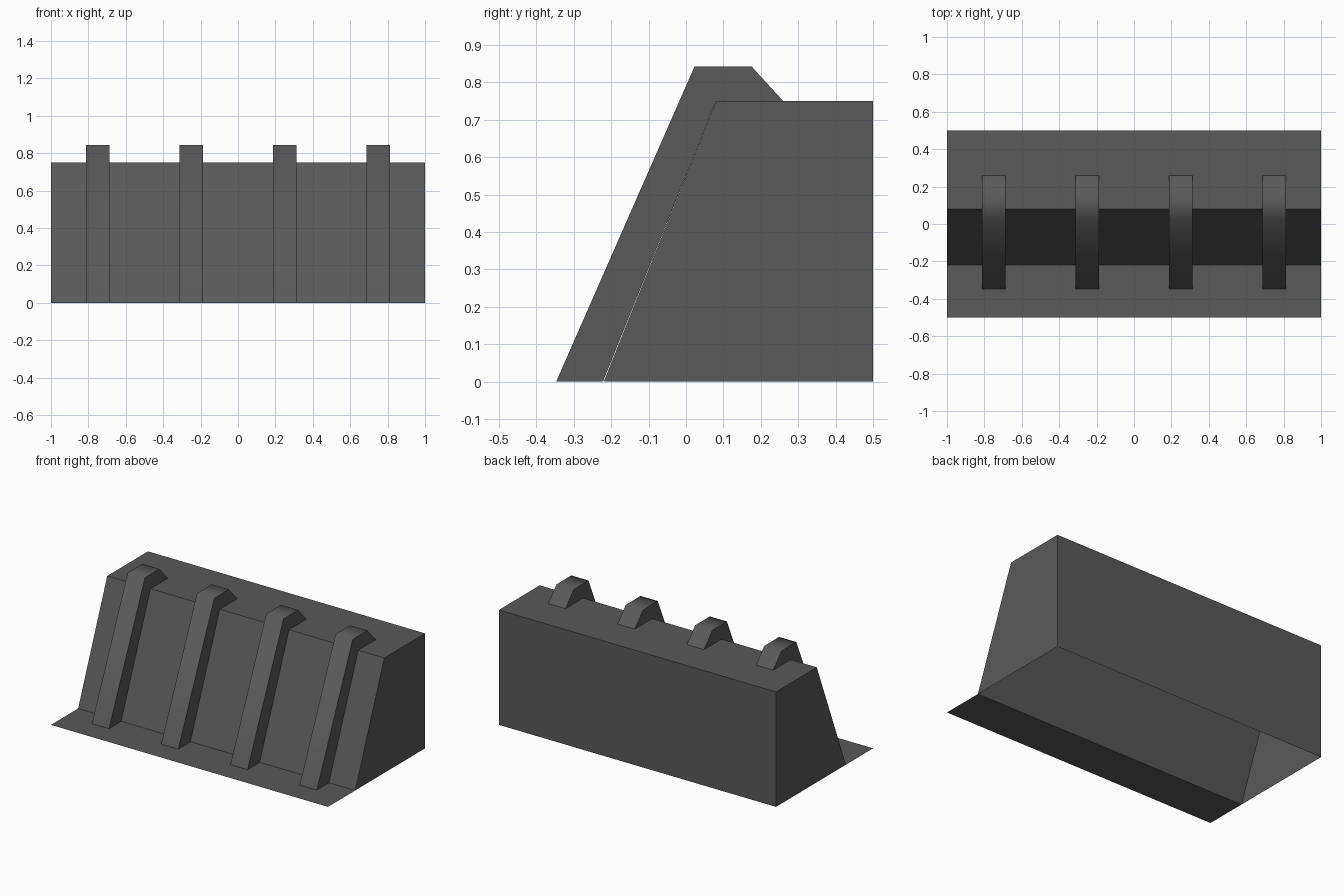
import bpy, bmesh

if "Cube" in bpy.data.objects:
    bpy.data.objects.remove(bpy.data.objects["Cube"])

# dark grey finish shared by all parts
dark = bpy.data.materials.new("dark_grey")
dark.diffuse_color = (0.1, 0.1, 0.1, 1)
dark.use_nodes = True
dark.node_tree.nodes["Principled BSDF"].inputs["Base Color"].default_value = dark.diffuse_color


def sheet(name, skin, side, x0, x1, smooth=False):
    """Sweep an open (y, z) skin from x0 to x1 and close both ends with a side outline."""
    bm = bmesh.new()
    rows = []
    for x in (x0, x1):
        rows.append({p: bm.verts.new((x, *p)) for p in dict.fromkeys(skin + side)})
    left, right = rows
    for p, q in zip(skin, skin[1:]):
        face = bm.faces.new((left[p], right[p], right[q], left[q]))
        face.smooth = smooth
    ends = [bm.faces.new([left[p] for p in side]),
            bm.faces.new([right[p] for p in reversed(side)])]
    # keep the side outlines crisp
    for face in ends:
        for edge in face.edges:
            edge.smooth = False
    mesh = bpy.data.meshes.new(name)
    bm.to_mesh(mesh)
    bm.free()
    mesh.materials.append(dark)
    obj = bpy.data.objects.new(name, mesh)
    bpy.context.collection.objects.link(obj)
    return obj


# wall block with front ground strip, open underneath
wall = [(-0.5, 0), (-0.22, 0), (0.08, 0.75), (0.5, 0.75), (0.5, 0)]
sheet("sloped_wall", wall, wall[1:], -1, 1)

# four buttress ribs leaning on the slope, hooked over the top
rib = [(-0.347, 0), (0.023, 0.843), (0.175, 0.843), (0.26, 0.75)]
rib_side = rib + [(0.08, 0.75), (-0.222, 0)]
for i in range(4):
    cx = -0.75 + 0.5 * i
    sheet(f"buttress_rib_{i + 1}", rib, rib_side, cx - 0.062, cx + 0.062, smooth=True)
